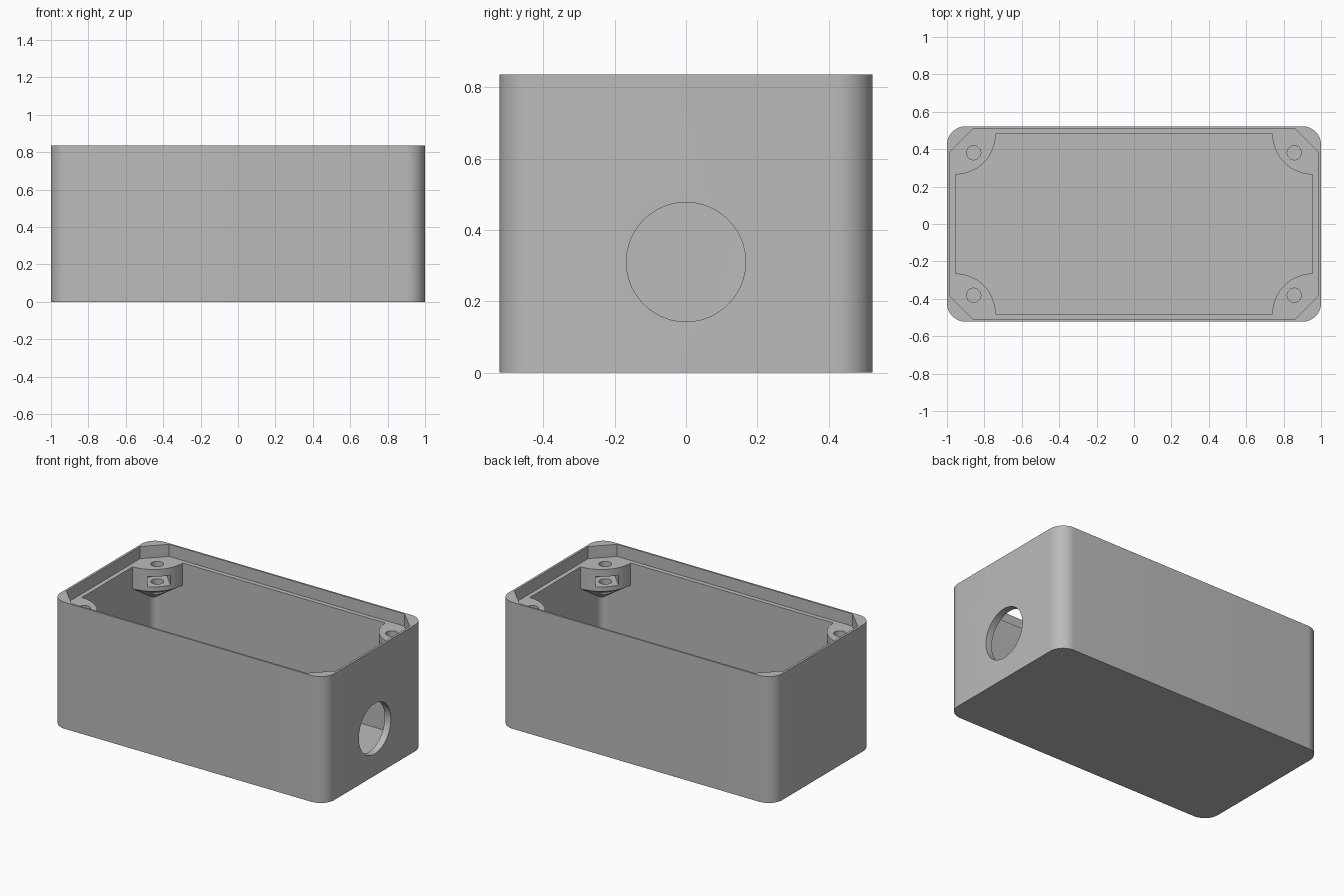
import bpy, bmesh, math
from mathutils import Matrix, Vector

if "Cube" in bpy.data.objects:
    bpy.data.objects.remove(bpy.data.objects["Cube"])

grey = bpy.data.materials.new("light grey plastic")
grey.diffuse_color = (0.5, 0.5, 0.5, 1)
grey.use_nodes = True
grey.node_tree.nodes["Principled BSDF"].inputs["Base Color"].default_value = grey.diffuse_color

CORNERS = [(1, 1), (-1, 1), (-1, -1), (1, -1)]


def loft(name, rings):
    """Closed solid through a stack of matching point rings."""
    bm = bmesh.new()
    loops = [[bm.verts.new(p) for p in ring] for ring in rings]
    n = len(loops[0])
    for a, b in zip(loops, loops[1:]):
        for i in range(n):
            j = (i + 1) % n
            bm.faces.new((a[i], a[j], b[j], b[i]))
    bm.faces.new(loops[0][::-1])
    bm.faces.new(loops[-1])
    bmesh.ops.recalc_face_normals(bm, faces=bm.faces)
    mesh = bpy.data.meshes.new(name)
    bm.to_mesh(mesh)
    bm.free()
    mesh.materials.append(grey)
    ob = bpy.data.objects.new(name, mesh)
    bpy.context.collection.objects.link(ob)
    return ob


def prism(name, outline, z0, z1):
    return loft(name, [[(x, y, z) for x, y in outline] for z in (z0, z1)])


def rounded_rect(hx, hy, r, steps=14):
    pts = []
    for k, (sx, sy) in enumerate(CORNERS):
        for i in range(steps + 1):
            a = math.pi / 2 * (k + i / steps)
            pts.append((sx * (hx - r) + r * math.cos(a), sy * (hy - r) + r * math.sin(a)))
    return pts


def circle(cx, cy, r, n):
    # half-step offset keeps vertices off the wall planes
    return [(cx + r * math.cos(math.tau * (i + .5) / n),
             cy + r * math.sin(math.tau * (i + .5) / n)) for i in range(n)]


def cut(target, tool):
    tool.hide_render = True
    mod = target.modifiers.new("cut", "BOOLEAN")
    mod.operation, mod.solver, mod.object = "DIFFERENCE", "EXACT", tool
    bpy.context.view_layer.objects.active = target
    bpy.ops.object.modifier_apply(modifier=mod.name)
    bpy.data.objects.remove(tool)


H, LEDGE, FLOOR = 0.835, 0.755, 0.045
box = prism("enclosure_body", rounded_rect(1.0, 0.5225, 0.1), 0, H)

# main cavity, leaving solid screw bosses that taper into the corners
cavity = prism("cavity_cutter", rounded_rect(0.955, 0.48, 0.05), FLOOR, LEDGE + 0.02)
for sx, sy in CORNERS:
    rings = []
    for r, z in ((0.003, 0.47), (0.215, 0.61), (0.215, 0.95)):
        rings.append([(x, y, z) for x, y in circle(sx * 0.955, sy * 0.48, r, 96)])
    cut(cavity, loft("boss_shape", rings))
cut(box, cavity)

# lid recess with clipped corners
octagon = [(0.985, 0.385), (0.86, 0.51), (-0.86, 0.51), (-0.985, 0.385),
           (-0.985, -0.385), (-0.86, -0.51), (0.86, -0.51), (0.985, -0.385)]
cut(box, prism("lid_recess_cutter", octagon, LEDGE, H + 0.1))

# screw holes and nut slots in the bosses
for sx, sy in CORNERS:
    cut(box, prism("screw_hole_cutter", circle(sx * 0.857, sy * 0.381, 0.038, 32), 0.5, 0.8))
    inward = Vector((-sx, -sy)).normalized()
    side = Vector((-inward.y, inward.x))
    hub = Vector((sx * 0.857, sy * 0.381))
    slot = [hub + inward * d + side * w
            for d, w in ((-0.07, -0.07), (0.15, -0.07), (0.15, 0.07), (-0.07, 0.07))]
    cut(box, prism("nut_slot_cutter", slot, 0.64, 0.707))

# cable hole through the right end wall
gland = prism("cable_hole_cutter", circle(0, 0, 0.167, 64), -0.1, 0.1)
gland.data.transform(Matrix.Translation((1.0, 0, 0.31)) @ Matrix.Rotation(math.pi / 2, 4, "Y"))
cut(box, gland)

bpy.ops.object.select_all(action="DESELECT")
box.select_set(True)
bpy.context.view_layer.objects.active = box
bpy.ops.object.shade_smooth_by_angle(angle=math.radians(25))
